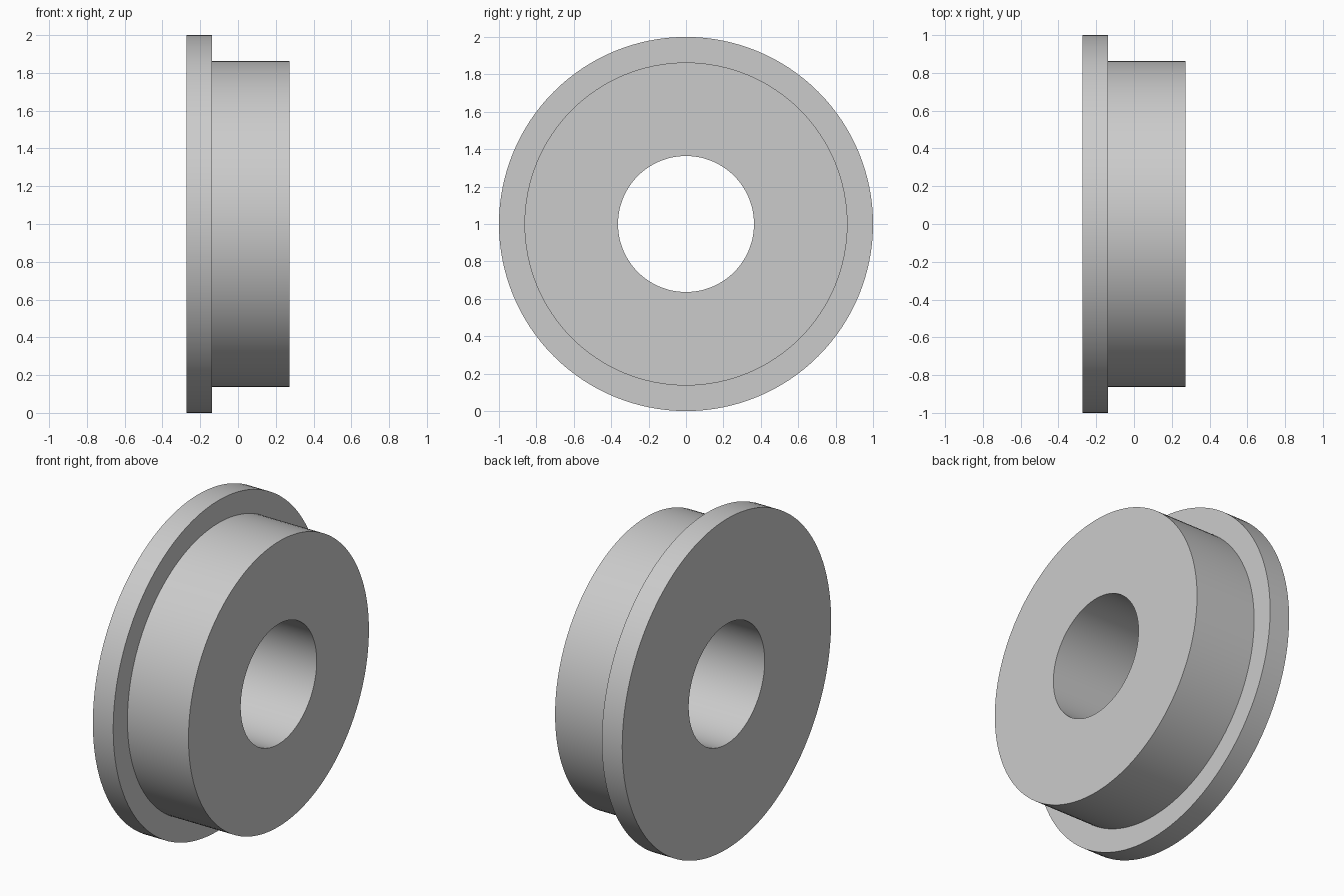
import bpy
import bmesh
from math import cos, sin, pi, radians

SEGMENTS = 128
HALF_WIDTH = 0.2727
FLANGE_EDGE = -0.1364
FLANGE_R, BODY_R, BORE_R = 1.0, 0.8636, 0.3636

cube = bpy.data.objects.get("Cube")
if cube:
    bpy.data.objects.remove(cube, do_unlink=True)

# Plain grey metal
grey = bpy.data.materials.new("grey metal")
grey.use_nodes = True
colour = (0.6, 0.6, 0.6, 1.0)
grey.diffuse_color = colour
grey.node_tree.nodes["Principled BSDF"].inputs["Base Color"].default_value = colour


def revolve(name, profile, material):
    """Turn a closed (x, radius) profile around the x axis."""
    bm = bmesh.new()
    rings = []
    for i in range(SEGMENTS):
        a = 2 * pi * i / SEGMENTS
        rings.append([bm.verts.new((x, r * cos(a), r * sin(a))) for x, r in profile])
    count = len(profile)
    for i in range(SEGMENTS):
        here, there = rings[i], rings[(i + 1) % SEGMENTS]
        for j in range(count):
            k = (j + 1) % count
            bm.faces.new((here[j], here[k], there[k], there[j]))
    bmesh.ops.recalc_face_normals(bm, faces=bm.faces)
    mesh = bpy.data.meshes.new(name)
    bm.to_mesh(mesh)
    bm.free()
    mesh.materials.append(material)
    obj = bpy.data.objects.new(name, mesh)
    bpy.context.collection.objects.link(obj)
    return obj


# Flanged bushing: bore, wide flange, stepped body
bushing = revolve("flanged_bushing", [
    (-HALF_WIDTH, BORE_R),
    (-HALF_WIDTH, FLANGE_R),
    (FLANGE_EDGE, FLANGE_R),
    (FLANGE_EDGE, BODY_R),
    (HALF_WIDTH, BODY_R),
    (HALF_WIDTH, BORE_R),
], grey)
bushing.location.z = FLANGE_R

# Smooth round walls with crisp rims
bpy.ops.object.select_all(action="DESELECT")
bushing.select_set(True)
bpy.context.view_layer.objects.active = bushing
bpy.ops.object.shade_smooth_by_angle(angle=radians(30))
